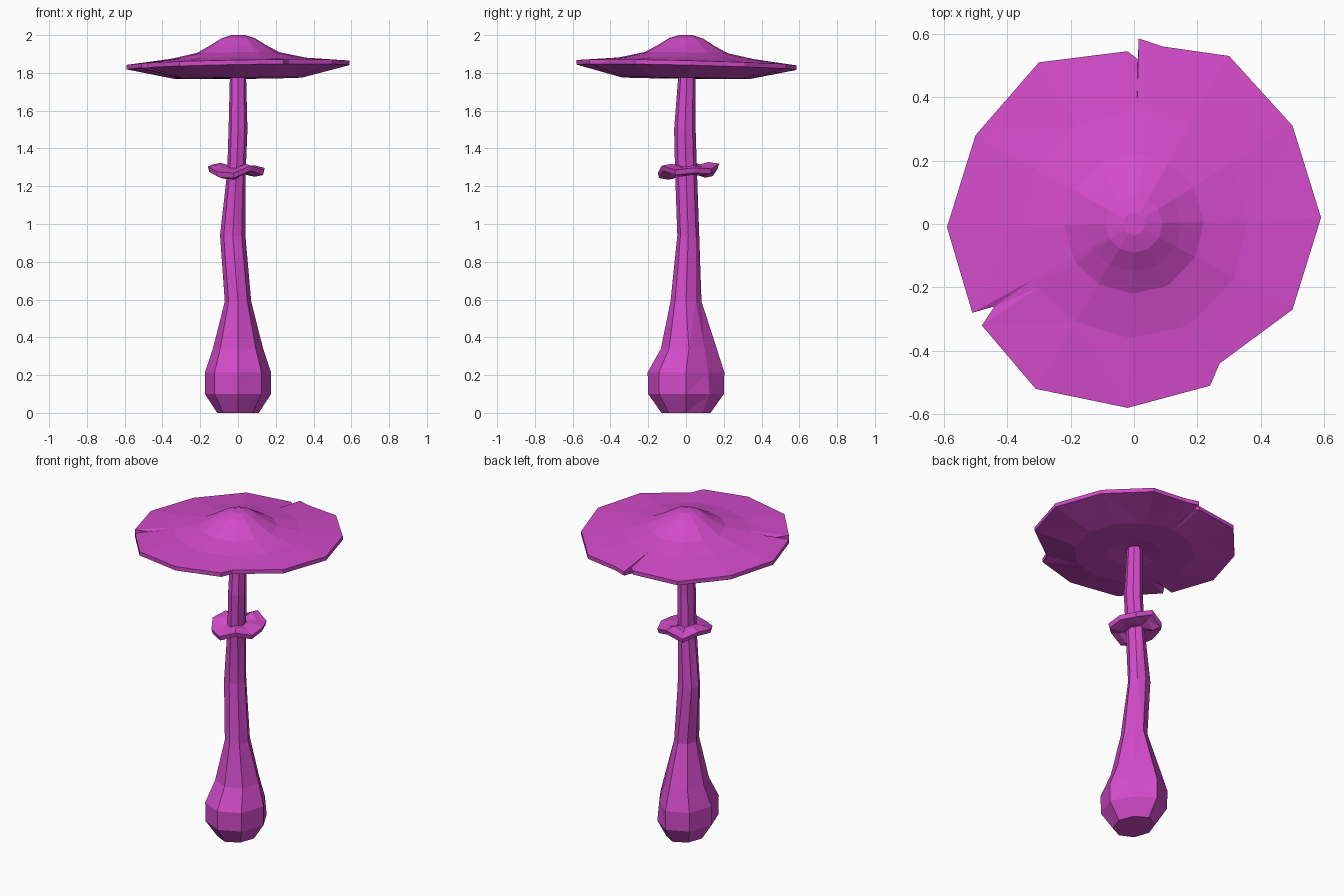
import bpy
import bmesh
from math import cos, sin, pi, atan2, hypot

old = bpy.data.objects.get("Cube")
if old:
    bpy.data.objects.remove(old, do_unlink=True)

magenta = bpy.data.materials.new("magenta")
magenta.use_nodes = True
colour = (0.65, 0.07, 0.59, 1)
magenta.diffuse_color = colour
magenta.node_tree.nodes["Principled BSDF"].inputs["Base Color"].default_value = colour


def loft(name, rings, closed=False):
    """Skin rings of points; ends are capped, or joined when closed."""
    bm = bmesh.new()
    loops = [[bm.verts.new(p) for p in ring] for ring in rings]
    pairs = list(zip(loops, loops[1:]))
    if closed:
        pairs.append((loops[-1], loops[0]))
    else:
        bm.faces.new(loops[0])
        bm.faces.new(loops[-1])
    for low, high in pairs:
        n = len(low)
        for i in range(n):
            j = (i + 1) % n
            bm.faces.new((low[i], low[j], high[j], high[i]))
    bmesh.ops.triangulate(bm, faces=bm.faces[:])
    bmesh.ops.recalc_face_normals(bm, faces=bm.faces[:])
    mesh = bpy.data.meshes.new(name)
    bm.to_mesh(mesh)
    bm.free()
    mesh.materials.append(magenta)
    obj = bpy.data.objects.new(name, mesh)
    bpy.context.collection.objects.link(obj)
    return obj


# Stem: height, x centre, y centre, x radius, y radius, groove depth
stem_rows = [
    (0.0, 0, 0, 0.11, 0.13, 0.95),
    (0.1, 0, 0, 0.175, 0.2, 0.88),
    (0.215, 0, 0, 0.175, 0.203, 0.82),
    (0.34, 0, 0.015, 0.133, 0.148, 0.8),
    (0.59, 0, 0, 0.07, 0.082, 0.9),
    (0.94, -0.028, 0.012, 0.067, 0.058, 1),
    (1.28, -0.008, 0, 0.049, 0.058, 1),
    (1.5, 0, -0.006, 0.05, 0.057, 1),
    (1.82, 0, 0.006, 0.042, 0.044, 1),
]
SIDES = 8
stem_rings = []
for z, cx, cy, rx, ry, groove in stem_rows:
    ring = []
    for i in range(SIDES):
        a = 2 * pi * i / SIDES
        k = groove if i == 1 else 1
        ring.append((cx + rx * k * cos(a), cy + ry * k * sin(a), z))
    stem_rings.append(ring)
loft("stem", stem_rings)

# Collar: a wavy ruffled ring round the stem
N = 10
wave = [0.005, 0.0, 0.025, -0.01, 0.02, 0.01, -0.015, -0.02, 0.015, -0.005]
collar_rings = []
for r, z, w in ((0.045, 1.265, 0.3), (0.1, 1.255, 1), (0.145, 1.265, 1.1),
                (0.152, 1.292, 1.1), (0.1, 1.305, 0.9), (0.045, 1.305, 0.3)):
    ring = []
    for i in range(N):
        a = 2 * pi * i / N + 0.2
        rr = r * (1 + w * 1.8 * wave[(i + 3) % N])
        ring.append((-0.006 + rr * cos(a), 0.012 + rr * 1.06 * sin(a), z + w * wave[i]))
    collar_rings.append(ring)
loft("collar", collar_rings, closed=True)

# Cap: twelve-sided rim with three torn notches
rim = [
    (0.59, 0.02), (0.5, 0.31), (0.3, 0.53), (0.09, 0.56),
    (0.015, 0.585), (0.012, 0.52), (-0.02, 0.545), (-0.3, 0.51),
    (-0.5, 0.28), (-0.59, -0.01), (-0.51, -0.28), (-0.44, -0.26),
    (-0.48, -0.32), (-0.31, -0.52), (-0.02, -0.58), (0.24, -0.51),
    (0.27, -0.44), (0.5, -0.27),
]


def rim_height(x, y):
    return 1.85 + 0.02 * x - 0.025 * y


def cap_ring(r, z):
    points = []
    for x, y in rim:
        a = atan2(y, x)
        tilt = 0.5 * r * (0.02 * cos(a) - 0.025 * sin(a))
        points.append((r * cos(a), r * sin(a), z + tilt))
    return points


under = [cap_ring(r, z) for r, z in ((0.06, 1.79), (0.15, 1.772), (0.34, 1.772))]
edge = [[(x, y, rim_height(x, y) - 0.02) for x, y in rim],
        [(x, y, rim_height(x, y) + 0.004) for x, y in rim]]
top = [cap_ring(r, z) for r, z in ((0.36, 1.877), (0.22, 1.907), (0.15, 1.945),
                                   (0.09, 1.983), (0.035, 2.0))]
loft("cap", under + edge + top)
